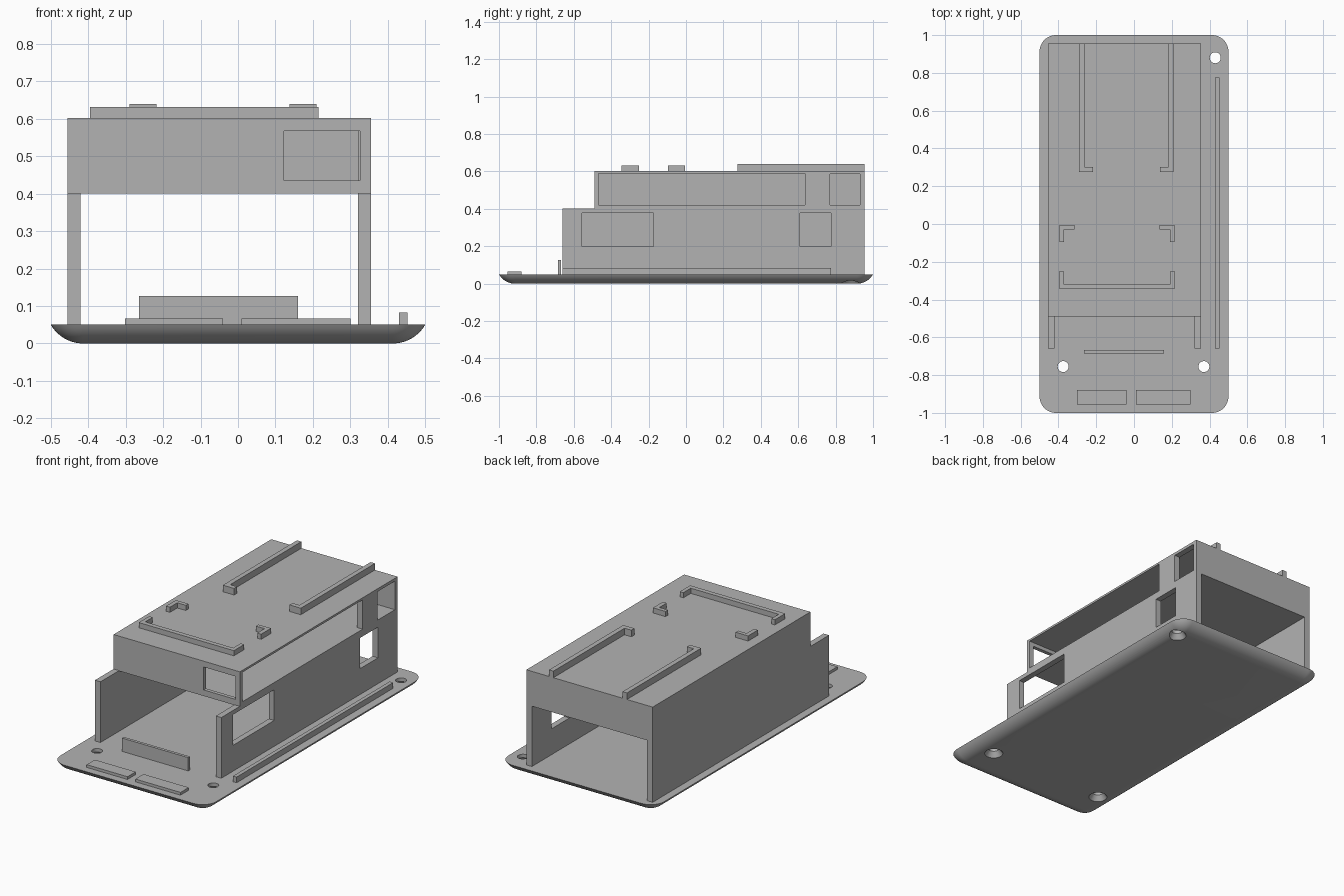
import bpy, bmesh, math

old = bpy.data.objects.get("Cube")
if old:
    bpy.data.objects.remove(old, do_unlink=True)

grey = bpy.data.materials.new("mid_grey")
grey.use_nodes = True
COLOUR = (0.45, 0.45, 0.45, 1)
grey.diffuse_color = COLOUR
grey.node_tree.nodes["Principled BSDF"].inputs["Base Color"].default_value = COLOUR


def finish(name, bm):
    bmesh.ops.recalc_face_normals(bm, faces=bm.faces)
    mesh = bpy.data.meshes.new(name)
    bm.to_mesh(mesh)
    bm.free()
    mesh.materials.append(grey)
    ob = bpy.data.objects.new(name, mesh)
    bpy.context.collection.objects.link(ob)
    return ob


def box(name, x0, x1, y0, y1, z0, z1):
    bm = bmesh.new()
    bmesh.ops.create_cube(bm, size=1)
    for v in bm.verts:
        v.co = ((x0 + x1) / 2 + v.co.x * (x1 - x0),
                (y0 + y1) / 2 + v.co.y * (y1 - y0),
                (z0 + z1) / 2 + v.co.z * (z1 - z0))
    return finish(name, bm)


def prism(name, outline, z0, z1):
    bm = bmesh.new()
    face = bm.faces.new([bm.verts.new((x, y, z0)) for x, y in outline])
    top = bmesh.ops.extrude_face_region(bm, geom=[face])["geom"]
    for v in top:
        if isinstance(v, bmesh.types.BMVert):
            v.co.z = z1
    return finish(name, bm)


def cut(ob, cutters):
    for c in cutters:
        mod = ob.modifiers.new("cut", "BOOLEAN")
        mod.operation = "DIFFERENCE"
        mod.solver = "EXACT"
        mod.object = c
    bpy.context.view_layer.update()
    mesh = bpy.data.meshes.new_from_object(
        ob.evaluated_get(bpy.context.evaluated_depsgraph_get()))
    ob.modifiers.clear()
    ob.data = mesh
    for c in cutters:
        bpy.data.objects.remove(c, do_unlink=True)


# Base tray: rounded slab whose underside curves in like a cut sphere
R, TOP = 0.1, 0.05
inset = R * math.sin(math.radians(60))
bm = bmesh.new()
rings = []
for i in range(11):
    phi = math.radians(60 * i / 10)
    r, z = max(R * math.sin(phi), 0.0005), R - R * math.cos(phi)
    ring = []
    for k, (sx, sy) in enumerate([(1, 1), (-1, 1), (-1, -1), (1, -1)]):
        for j in range(11):
            a = math.radians(90 * k + 9 * j)
            ring.append(bm.verts.new((sx * (0.5 - inset) + r * math.cos(a),
                                      sy * (1 - inset) + r * math.sin(a), z)))
    rings.append(ring)
for lo, hi in zip(rings, rings[1:]):
    for j in range(len(lo)):
        n = (j + 1) % len(lo)
        bm.faces.new((lo[j], lo[n], hi[n], hi[j]))
bm.faces.new(rings[0])
bm.faces.new(rings[-1])
base = finish("base_tray", bm)

# Countersunk screw holes
holes = []
for x, y in [(-0.375, -0.755), (0.37, -0.755), (0.43, 0.88)]:
    bm = bmesh.new()
    prev = None
    for r, z in [(0.055, -0.01), (0.05, 0), (0.029, 0.03), (0.029, 0.07)]:
        ring = [bm.verts.new((x + r * math.cos(math.tau * j / 32),
                              y + r * math.sin(math.tau * j / 32), z))
                for j in range(32)]
        if prev:
            for j in range(32):
                n = (j + 1) % 32
                bm.faces.new((prev[j], prev[n], ring[n], ring[j]))
        else:
            bm.faces.new(ring)
        prev = ring
    bm.faces.new(prev)
    holes.append(finish("hole_cutter", bm))
cut(base, holes)
bpy.ops.object.select_all(action="DESELECT")
base.select_set(True)
bpy.context.view_layer.objects.active = base
bpy.ops.object.shade_smooth_by_angle(angle=math.radians(30))

# Side walls, the left one with two ports
BACK = 0.955
box("right_wall", -0.455, -0.42, -0.66, BACK, 0.05, 0.402)
wall = box("left_wall", 0.32, 0.355, -0.66, BACK, 0.05, 0.402)
cut(wall, [box("port_cutter", 0.3, 0.4, y0, y1, 0.2, 0.378)
           for y0, y1 in [(-0.555, -0.175), (0.61, 0.775)]])

# Hollow upper housing with side and front openings
housing = box("upper_housing", -0.455, 0.355, -0.49, BACK, 0.4, 0.602)
cut(housing, [
    box("cavity_cutter", -0.42, 0.32, -0.468, 0.93, 0.42, 0.59),
    box("long_window_cutter", 0.3, 0.4, -0.468, 0.635, 0.42, 0.59),
    box("small_window_cutter", 0.3, 0.4, 0.77, 0.93, 0.42, 0.585),
    box("front_window_cutter", 0.123, 0.326, -0.6, -0.45, 0.435, 0.568)])

# Roof rails with inward feet
ROOF = 0.6
for side, s in (("left", 1), ("right", -1)):
    def at(d, c=-0.04, s=s):
        return c + s * d
    prism(side + "_roof_rail",
          [(at(0.25), 0.275), (at(0.25), BACK), (at(0.222), BACK),
           (at(0.222), 0.303), (at(0.178), 0.303), (at(0.178), 0.275)],
          ROOF, 0.64)
    # Corner brackets
    o, i, f = at(0.305, -0.09), at(0.28, -0.09), at(0.225, -0.09)
    prism(side + "_corner_bracket",
          [(o, -0.095), (o, -0.005), (f, -0.005), (f, -0.028),
           (i, -0.028), (i, -0.095)], ROOF, 0.632)

# Front roof bracket, U-shaped
prism("front_roof_bracket",
      [(-0.395, -0.25), (-0.395, -0.345), (0.215, -0.345), (0.215, -0.25),
       (0.192, -0.25), (0.192, -0.318), (-0.372, -0.318), (-0.372, -0.25)],
      ROOF, 0.632)

# Small parts on the tray
box("side_rail", 0.43, 0.453, -0.66, 0.775, 0.045, 0.083)
box("front_upright", -0.265, 0.16, -0.685, -0.668, 0.045, 0.127)
box("right_pad", -0.302, -0.04, -0.955, -0.88, 0.045, 0.066)
box("left_pad", 0.01, 0.3, -0.955, -0.88, 0.045, 0.066)
